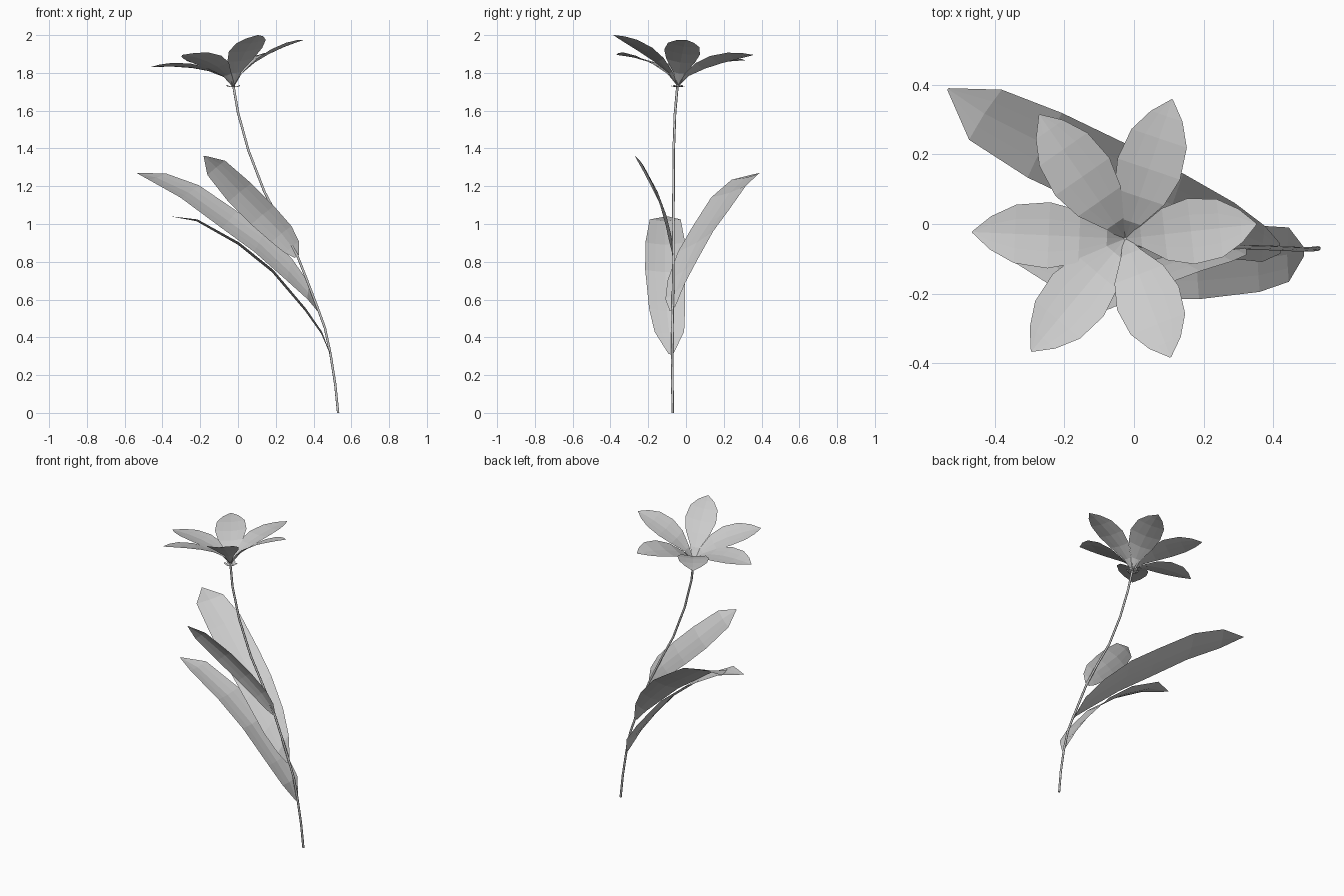
import bpy, math
from mathutils import Vector as V


def blade(name, spine, halves, side, lift, side_end=None):
    """Flat-faced blade: spine points, half widths, side direction (may twist), edge lift."""
    verts, faces = [], []
    n = len(spine) - 1
    for i, (p, h) in enumerate(zip(spine, halves)):
        k = h / max(halves)
        s = side.lerp(side_end or side, i / n)
        for u in (-1, -0.5, 0, 0.5, 1):
            verts.append(V(p) + s * (h * u) + lift * (k * abs(u) ** 1.3))
    for i in range(n):
        for j in range(4):
            a = i * 5 + j
            faces.append((a, a + 1, a + 6, a + 5))
    me = bpy.data.meshes.new(name)
    me.from_pydata(verts, [], faces)
    me.validate()
    ob = bpy.data.objects.new(name, me)
    bpy.context.collection.objects.link(ob)
    return ob


# Stem: thin curved tube
cu = bpy.data.curves.new("stem", 'CURVE')
cu.dimensions = '3D'
cu.bevel_depth = 0.0068
cu.bevel_resolution = 1
cu.use_fill_caps = True
path = [(.53, -.07, 0), (.515, -.072, .15), (.49, -.073, .31), (.46, -.072, .45),
        (.42, -.07, .56), (.37, -.068, .69), (.315, -.067, .83), (.23, -.067, 1.0),
        (.14, -.066, 1.17), (.055, -.065, 1.39), (0, -.058, 1.59), (-.025, -.045, 1.735)]
sp = cu.splines.new('POLY')
sp.points.add(len(path) - 1)
for pt, co in zip(sp.points, path):
    pt.co = (*co, 1)
bpy.context.collection.objects.link(bpy.data.objects.new("stem", cu))

# Leaves: long strap blades rising from the stem
blade("lower_leaf",
      [(.488, -.08, .31), (.44, -.088, .42), (.355, -.1, .54), (.18, -.11, .745),
       (0, -.11, .89), (-.22, -.11, 1.015), (-.355, -.1, 1.04)],
      (.012, .078, .095, .106, .105, .082, .003), V((0, 1, 0)), V((.007, 0, .012)))
blade("middle_leaf",
      [(.42, -.07, .55), (.37, -.055, .64), (.27, -.015, .75), (.11, .055, .90),
       (-.05, .13, 1.015), (-.26, .23, 1.165), (-.43, .317, 1.245), (-.535, .388, 1.27)],
      (.018, .065, .1, .118, .122, .118, .092, .003),
      V((-.03, .8, .75)), V((.004, -.004, .008)), V((.6, .78, .08)))
blade("upper_leaf",
      [(.312, -.066, .83), (.285, -.07, .88), (.23, -.08, .95), (.13, -.105, 1.05),
       (.01, -.15, 1.17), (-.115, -.22, 1.3), (-.18, -.27, 1.36)],
      (.015, .05, .07, .08, .08, .062, .003), V((.755, -.231, .611)), V((0, -.012, -.004)))

# Petals: six pointed blades that rise steeply, then open out; the whole flower tilts
centre = V((-.025, -.042, 1.73))
tips = [(.352, 0, 1.975), (.11, .358, 1.895), (-.272, .314, 1.865),
        (-.465, -.023, 1.83), (-.295, -.366, 1.895), (.105, -.383, 2.0)]
rows = [(0, 0, .008), (.12, .34, .03), (.3, .6, .075), (.5, .78, .095),
        (.72, .91, .084), (.88, .97, .048), (1, 1, .002)]
for i, tip in enumerate(tips):
    d = V(tip) - centre
    out = V((d.x, d.y, 0))
    side = V((-d.y, d.x, 0)).normalized()
    side.z = .17 * side.x - .13 * side.y
    spine = [centre + out * s + V((0, 0, .17 * f + (d.z - .17) * s)) for s, f, h in rows]
    blade(f"petal_{i + 1}", spine, [r[2] for r in rows], side, V((0, 0, .01)))

# Calyx: six tiny flared sepals under the petals
for i in range(6):
    a = math.radians(30 + 60 * i)
    out = V((math.cos(a), math.sin(a), 0))
    spine = [centre + out * r + V((0, 0, z)) for r, z in ((.004, 0), (.02, -.005), (.033, -.002), (.042, .006))]
    blade(f"sepal_{i + 1}", spine, (.004, .012, .012, .002), V((-out.y, out.x, 0)), V((0, 0, .002)))
